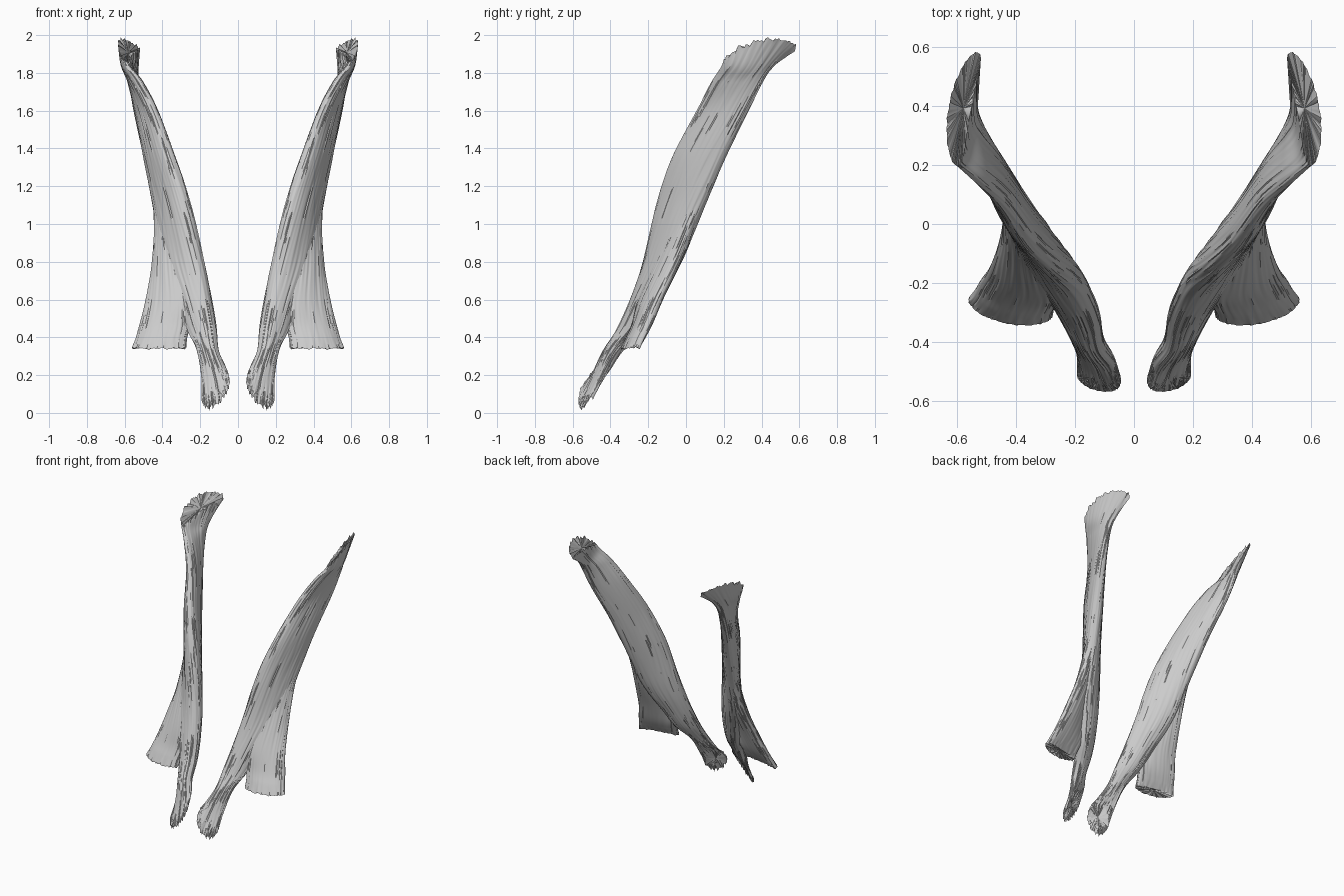
import bpy, bmesh, math
from mathutils import Vector, noise

if "Cube" in bpy.data.objects:
    bpy.data.objects.remove(bpy.data.objects["Cube"])

SEGS, STEPS = 112, 14


def catmull(a, b, c, d, t):
    return [0.5 * (2*q + (r-p)*t + (2*p-5*q+4*r-s)*t*t + (3*q-p-3*r+s)*t**3)
            for p, q, r, s in zip(a, b, c, d)]


def resample(stations):
    st = [list(s) + [0] * (10 - len(s)) for s in stations]
    out = []
    for i in range(len(st) - 1):
        a, d = st[max(i-1, 0)], st[min(i+2, len(st)-1)]
        out += [catmull(a, st[i], st[i+1], d, k / STEPS) for k in range(STEPS)]
    return out + [st[-1]]


def muscle(name, stations, jag_low, jag_high):
    """Loft of flattened sections. Station: z, front edge x y, back edge x y,
    half thickness, bow outward, lift of inner side, slope front-to-back, arch."""
    rings = resample(stations)
    n_r = len(rings)
    bm = bmesh.new()
    loops = []
    for j, (z, fx, fy, bx, by, thick, bow, lift, slope, arch) in enumerate(rings):
        f, b = Vector((fx, fy, 0)), Vector((bx, by, 0))
        mid, half = (f + b) / 2, (b - f) / 2
        out = half.cross(Vector((0, 0, 1))).normalized()
        # ragged ends fade in over the last rings
        lo = max(0, 1 - j / 12) * jag_low
        hi = max(0, 1 - (n_r - 1 - j) / 12) * jag_high
        loop = []
        for i in range(SEGS):
            ang = math.tau * i / SEGS
            c, s = math.cos(ang), math.sin(ang)
            # lengthwise fibres
            g = noise.noise(Vector((c*19, s*19, z*2.2)))
            g2 = noise.noise(Vector((c*45, s*45, z*5 + 7)))
            groove = 0.003 * g + 0.003 * g2
            # fuller than an ellipse, so the strap edges stay blunt
            s2 = math.copysign(abs(s) ** 0.8, s)
            p = mid + half * c + out * (thick * s2 + bow * (1 - c*c))
            p += (half.normalized() * c + out * s) * groove
            tooth = noise.noise(Vector((c*11, s*3, 3.1))) + 0.6 * g2
            p.z = z + slope * c / 2 + lift * (1 - s) / 2 + arch * (1 - c*c)
            p.z += tooth * (lo + hi)
            loop.append(bm.verts.new(p))
        loops.append(loop)
    for a, b in zip(loops, loops[1:]):
        for i in range(SEGS):
            k = (i + 1) % SEGS
            bm.faces.new((a[i], a[k], b[k], b[i]))
    # torn ends, slightly hollow
    for loop, push in ((loops[0], 0.015), (loops[-1], -0.01)):
        c = sum((v.co for v in loop), Vector()) / SEGS
        hub = bm.verts.new(c + Vector((0, 0, push)))
        for i in range(SEGS):
            bm.faces.new((loop[i], loop[(i+1) % SEGS], hub))
    bmesh.ops.recalc_face_normals(bm, faces=bm.faces)
    me = bpy.data.meshes.new(name)
    bm.to_mesh(me)
    bm.free()
    ob = bpy.data.objects.new(name, me)
    bpy.context.collection.objects.link(ob)
    ob.modifiers.new("Mirror", 'MIRROR').use_mirror_merge = False
    bpy.ops.object.select_all(action='DESELECT')
    bpy.context.view_layer.objects.active = ob
    ob.select_set(True)
    bpy.ops.object.shade_smooth_by_angle(angle=math.radians(40))
    return ob


# long strap: breastbone end up to the skull end
muscle("long_neck_strap", [
    (0.035, 0.045, -0.54, 0.19, -0.50, 0.045, 0, 0.17, -0.07),
    (0.18, 0.07, -0.475, 0.19, -0.425, 0.045, 0, 0.08, -0.03),
    (0.33, 0.11, -0.42, 0.21, -0.35, 0.045),
    (0.45, 0.125, -0.345, 0.265, -0.24, 0.055),
    (0.60, 0.15, -0.275, 0.32, -0.155, 0.062),
    (0.80, 0.19, -0.21, 0.39, -0.04, 0.065),
    (1.10, 0.265, -0.15, 0.435, 0.095, 0.06),
    (1.35, 0.35, -0.07, 0.48, 0.205, 0.055),
    (1.60, 0.44, 0.06, 0.535, 0.33, 0.042),
    (1.75, 0.52, 0.135, 0.55, 0.405, 0.037, 0.01),
    (1.84, 0.58, 0.185, 0.54, 0.46, 0.037, 0.02, -0.02),
    (1.935, 0.60, 0.20, 0.53, 0.58, 0.038, 0.025, -0.07, 0.07, 0.04),
], 0.03, 0.022)

# short flared head that attaches to the collarbone
muscle("collarbone_head", [
    (0.34, 0.275, -0.31, 0.56, -0.255, 0.037, 0.02, 0.01),
    (0.40, 0.27, -0.285, 0.54, -0.23, 0.04, 0.015),
    (0.47, 0.255, -0.26, 0.52, -0.195, 0.042, 0.01),
    (0.60, 0.25, -0.235, 0.485, -0.14, 0.045),
    (0.80, 0.28, -0.155, 0.448, -0.04, 0.047),
    (1.00, 0.31, -0.08, 0.435, 0.04, 0.045),
    (1.22, 0.37, 0.0, 0.445, 0.12, 0.03),
], 0.012, 0.0)
